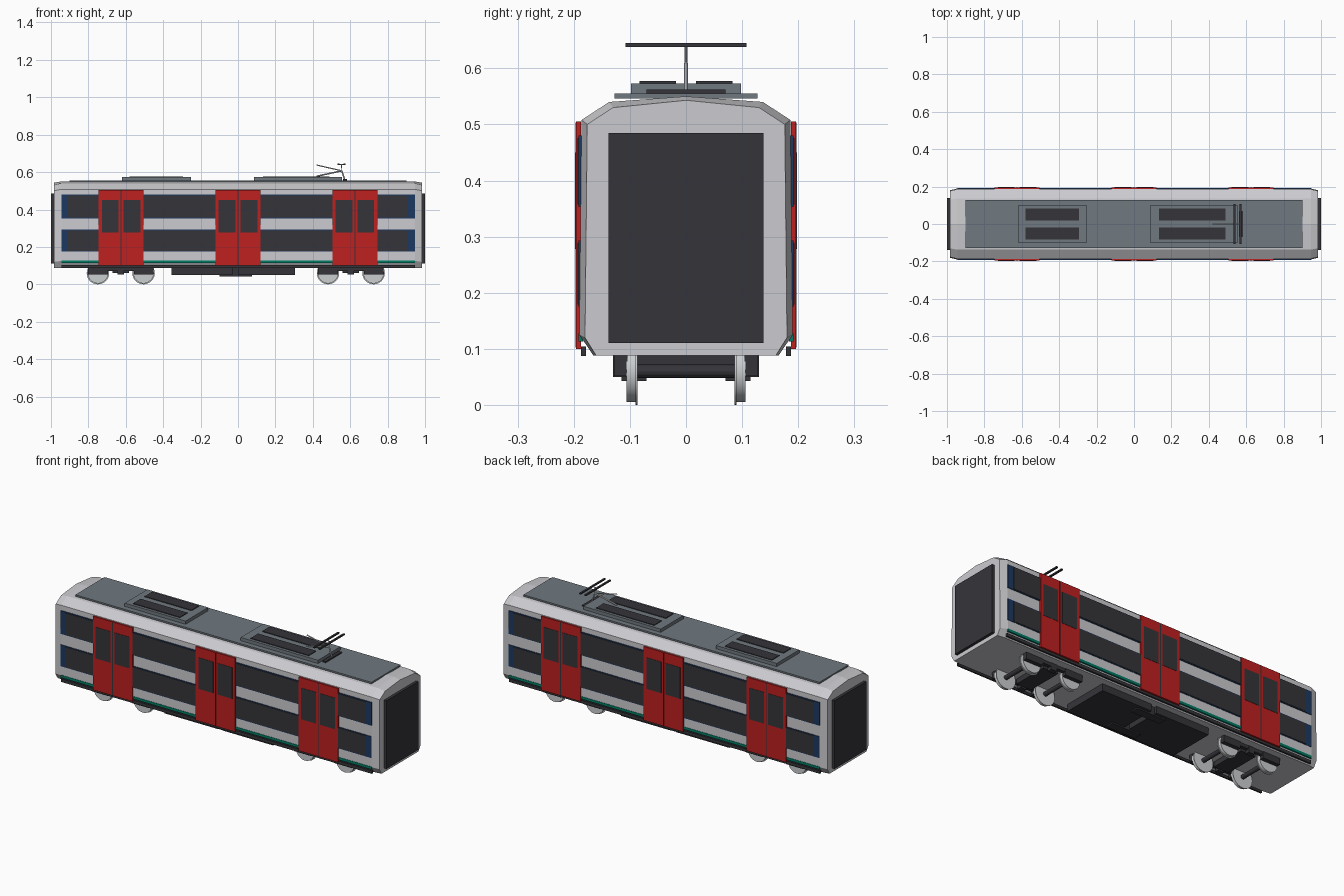
import bpy, bmesh, math
from mathutils import Vector

cube = bpy.data.objects.get("Cube")
if cube:
    bpy.data.objects.remove(cube, do_unlink=True)


def material(name, rgb):
    m = bpy.data.materials.new(name)
    m.use_nodes = True
    m.diffuse_color = (*rgb, 1)
    bsdf = next(n for n in m.node_tree.nodes if n.type == 'BSDF_PRINCIPLED')
    bsdf.inputs["Base Color"].default_value = (*rgb, 1)
    return m


SHELL = material("light grey", (0.6, 0.6, 0.63))
ROOF = material("slate grey", (0.16, 0.19, 0.215))
DARK = material("charcoal", (0.035, 0.035, 0.042))
RED = material("door red", (0.52, 0.014, 0.014))
BLUE = material("navy blue", (0.012, 0.04, 0.12))
TEAL = material("teal", (0.0, 0.2, 0.13))
METAL = material("wheel grey", (0.6, 0.62, 0.63))


def finish(name, bm, mat):
    bmesh.ops.recalc_face_normals(bm, faces=bm.faces)
    mesh = bpy.data.meshes.new(name)
    bm.to_mesh(mesh)
    bm.free()
    mesh.materials.append(mat)
    ob = bpy.data.objects.new(name, mesh)
    bpy.context.collection.objects.link(ob)
    return ob


def box(name, x, y, z, mat):
    """Box from (min, max) ranges along each axis."""
    bm = bmesh.new()
    bmesh.ops.create_cube(bm, size=1)
    for v in bm.verts:
        for i, (lo, hi) in enumerate((x, y, z)):
            v.co[i] = lo if v.co[i] < 0 else hi
    return finish(name, bm, mat)


def both_sides(name, x, y, z, mat):
    box(name + "_right", x, (-y[1], -y[0]), z, mat)
    box(name + "_left", x, y, z, mat)


def rod(name, a, b, radius, mat, sides=8):
    a, b = Vector(a), Vector(b)
    bm = bmesh.new()
    bmesh.ops.create_cone(bm, cap_ends=True, segments=sides, radius1=radius,
                          radius2=radius, depth=(b - a).length)
    ob = finish(name, bm, mat)
    ob.rotation_euler = (b - a).to_track_quat('Z', 'Y').to_euler()
    ob.location = (a + b) / 2
    return ob


# Body shell: faceted section lofted along the car, narrowed at both ends
MAIN = [(0.165, 0.088), (0.19, 0.125), (0.186, 0.508), (0.137, 0.54), (0, 0.55)]
END = [(0.16, 0.088), (0.18, 0.12), (0.176, 0.50), (0.13, 0.53), (0, 0.543)]
bm = bmesh.new()
rings = []
for x, half in ((-0.985, END), (-0.945, MAIN), (0.945, MAIN), (0.985, END)):
    section = half + [(-y, z) for y, z in reversed(half[:-1])]
    rings.append([bm.verts.new((x, y, z)) for y, z in section])
n = len(rings[0])
for r0, r1 in zip(rings, rings[1:]):
    for i in range(n):
        j = (i + 1) % n
        bm.faces.new((r0[i], r0[j], r1[j], r1[i]))
bm.faces.new(rings[0])
bm.faces.new(rings[-1])
finish("body_shell", bm, SHELL)

# End gangways
box("front_gangway", (0.98, 1.0), (-0.138, 0.138), (0.11, 0.485), DARK)
box("rear_gangway", (-1.0, -0.98), (-0.138, 0.138), (0.11, 0.485), DARK)

# Side bands, windows, stripe and sill
for level, z0, z1 in (("lower", 0.175, 0.293), ("upper", 0.353, 0.48)):
    both_sides(level + "_band", (-0.945, 0.945), (0.184, 0.1915), (z0, z1), BLUE)
    both_sides(level + "_windows", (-0.91, 0.91), (0.187, 0.1935),
               (z0 + 0.004, z1 - 0.004), DARK)
both_sides("stripe", (-0.945, 0.945), (0.184, 0.192), (0.113, 0.127), TEAL)
both_sides("sill", (-0.945, 0.945), (0.178, 0.187), (0.087, 0.104), DARK)

# Double doors
for k, x in enumerate((-0.625, 0, 0.625)):
    tag = "door_%d" % (k + 1)
    both_sides(tag, (x - 0.12, x + 0.12), (0.187, 0.196), (0.1, 0.505), RED)
    both_sides(tag + "_seam", (x - 0.002, x + 0.002), (0.19, 0.197), (0.102, 0.503), DARK)
    for s in (-1, 1):
        c = x + s * 0.058
        both_sides(tag + "_window", (c - 0.045, c + 0.045), (0.19, 0.1975),
                   (0.278, 0.45), DARK)

# Roof panel and ventilation units
box("roof_panel", (-0.9, 0.9), (-0.127, 0.127), (0.546, 0.555), ROOF)
for name, x0, x1, g0, g1 in (("rear_unit", -0.62, -0.25, -0.58, -0.295),
                             ("front_unit", 0.085, 0.555, 0.135, 0.488)):
    box(name, (x0, x1), (-0.098, 0.098), (0.55, 0.573), ROOF)
    both_sides(name + "_grille", (g0, g1), (0.018, 0.083), (0.57, 0.577), DARK)

# Current collector
box("collector_base", (0.562, 0.582), (-0.07, 0.07), (0.55, 0.562), DARK)
rod("collector_foot", (0.572, 0, 0.555), (0.555, 0, 0.607), 0.004, METAL)
rod("collector_lower_arm", (0.42, 0, 0.578), (0.555, 0, 0.607), 0.004, METAL)
rod("collector_upper_arm", (0.555, 0, 0.607), (0.42, 0, 0.638), 0.003, METAL)
rod("collector_head_post", (0.555, 0, 0.607), (0.553, 0, 0.64), 0.002, METAL)
rod("collector_head_link", (0.537, 0, 0.64), (0.569, 0, 0.64), 0.002, METAL)
for x in (0.537, 0.569):
    box("collector_strip", (x - 0.005, x + 0.005), (-0.108, 0.108), (0.638, 0.645), DARK)

# Bogies: wheels, axles, axle boxes and frame
for name, centre in (("rear", -0.627), ("front", 0.603)):
    for x in (centre - 0.122, centre + 0.122):
        rod(name + "_axle", (x, -0.09, 0.06), (x, 0.09, 0.06), 0.012, DARK, 12)
        for s in (-1, 1):
            for part, y0, y1, r in (("wheel", 0.089, 0.106, 0.055),
                                    ("flange", 0.086, 0.09, 0.06)):
                ob = rod(name + "_" + part, (x, s * y0, 0.06), (x, s * y1, 0.06),
                         r, METAL, 32)
                ob.select_set(True)
                bpy.context.view_layer.objects.active = ob
                bpy.ops.object.shade_smooth_by_angle(angle=math.radians(35))
                ob.select_set(False)
        both_sides(name + "_axle_box", (x - 0.052, x + 0.052), (0.104, 0.128),
                   (0.052, 0.09), DARK)
    both_sides(name + "_frame", (centre - 0.1, centre + 0.1), (0.106, 0.124),
               (0.07, 0.09), DARK)
    both_sides(name + "_spring", (centre - 0.018, centre + 0.018), (0.1, 0.126),
               (0.052, 0.09), DARK)
    box(name + "_bolster", (centre - 0.045, centre + 0.045), (-0.1, 0.1),
        (0.06, 0.09), DARK)

# Underfloor equipment
box("rear_equipment", (-0.355, -0.03), (-0.13, 0.13), (0.05, 0.09), DARK)
box("front_equipment", (0.0, 0.305), (-0.13, 0.13), (0.05, 0.09), DARK)
both_sides("centre_equipment", (-0.1, 0.075), (0.07, 0.115), (0.043, 0.09), DARK)
